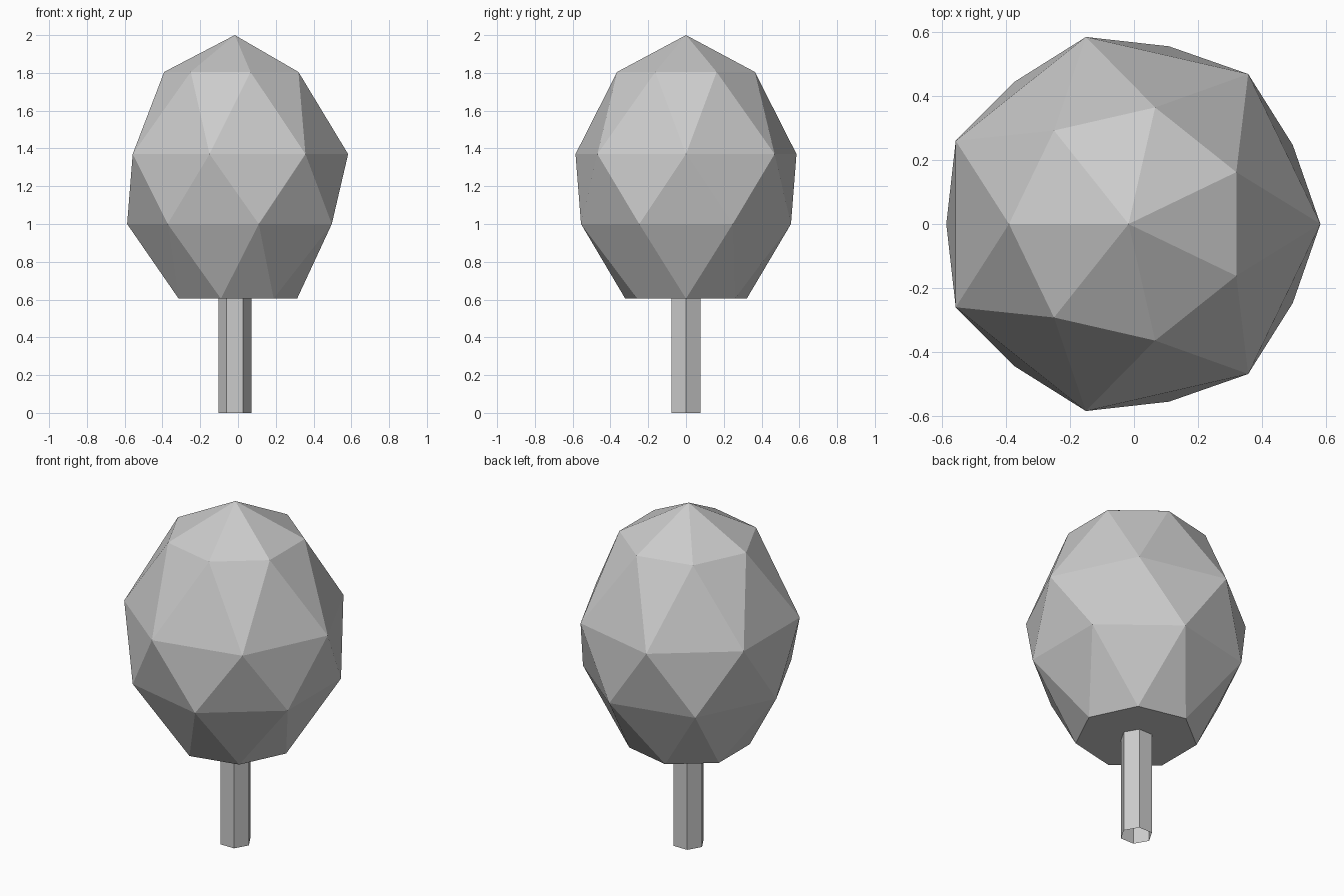
import bpy, bmesh, math

cube = bpy.data.objects.get("Cube")
if cube:
    bpy.data.objects.remove(cube, do_unlink=True)

CENTER_X = -0.017

grey = bpy.data.materials.new("light grey")
grey.use_nodes = True
colour = (0.6, 0.6, 0.6, 1)
grey.diffuse_color = colour
grey.node_tree.nodes["Principled BSDF"].inputs["Base Color"].default_value = colour


def ring(bm, sides, radius, z, turn=0.0):
    """Ring of vertices; turn is a fraction of one side."""
    step = math.tau / sides
    return [bm.verts.new((CENTER_X + radius * math.cos((i + turn) * step),
                          radius * math.sin((i + turn) * step), z))
            for i in range(sides)]


def finish(bm, name):
    mesh = bpy.data.meshes.new(name)
    bm.to_mesh(mesh)
    bm.free()
    mesh.materials.append(grey)
    obj = bpy.data.objects.new(name, mesh)
    bpy.context.collection.objects.link(obj)
    return obj


# Foliage: seven-sided rings, each turned half a side from the next
SIDES = 7
bm = bmesh.new()
profile = [(0.33, 0.605), (0.57, 1.0), (0.6, 1.37), (0.374, 1.805)]
rings = [ring(bm, SIDES, r, z, 0.5 * (k % 2)) for k, (r, z) in enumerate(profile)]
for k, (low, high) in enumerate(zip(rings, rings[1:])):
    for i in range(SIDES):
        j = (i + 1) % SIDES
        if k % 2 == 0:
            bm.faces.new((low[i], low[j], high[i]))
            bm.faces.new((low[j], high[j], high[i]))
        else:
            bm.faces.new((low[i], low[j], high[j]))
            bm.faces.new((low[i], high[j], high[i]))
tip = bm.verts.new((CENTER_X, 0, 2.0))
for i in range(SIDES):
    bm.faces.new((rings[-1][i], rings[-1][(i + 1) % SIDES], tip))
bm.faces.new(rings[0][::-1])
finish(bm, "foliage")

# Trunk: open six-sided tube
bm = bmesh.new()
bottom, top = ring(bm, 6, 0.0875, 0.0), ring(bm, 6, 0.0875, 0.605)
for i in range(6):
    j = (i + 1) % 6
    bm.faces.new((bottom[i], bottom[j], top[j], top[i]))
finish(bm, "trunk")
